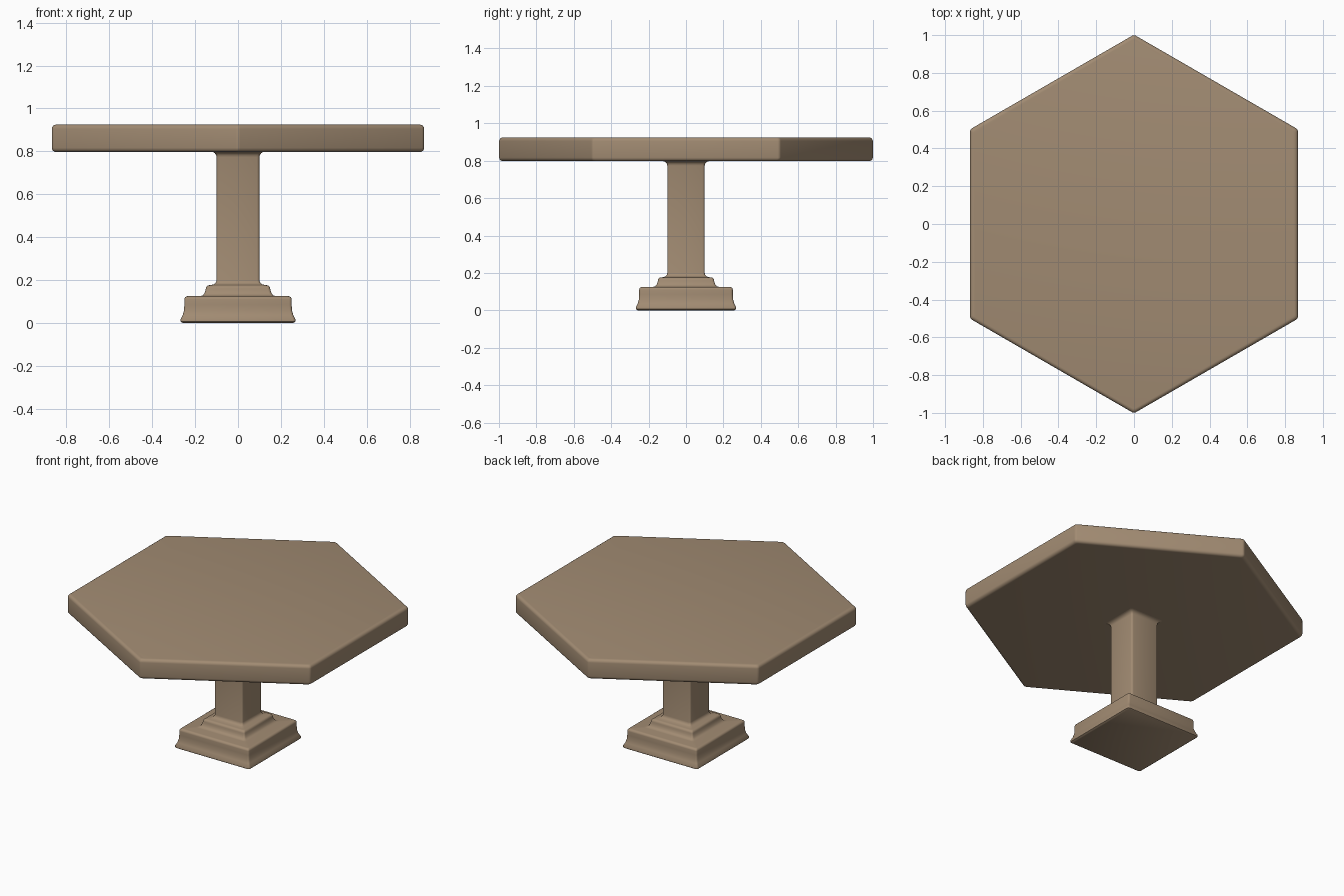
import bpy, bmesh
from math import pi, cos, sin

if "Cube" in bpy.data.objects:
    bpy.data.objects.remove(bpy.data.objects["Cube"])

wood = bpy.data.materials.new("wood")
wood.diffuse_color = (0.36, 0.26, 0.17, 1)
wood.use_nodes = True
wood.node_tree.nodes["Principled BSDF"].inputs["Base Color"].default_value = wood.diffuse_color


def loft(name, sides, first_angle, profile, corner, segs=3):
    """Stack rounded polygon rings; profile = (half width across flats, z)."""
    bm = bmesh.new()
    half = pi / sides
    rings = []
    for width, z in profile:
        ring = []
        dist = (width - corner) / cos(half)
        for k in range(sides):
            a = first_angle + 2 * half * k
            for i in range(segs + 1):
                b = a - half + 2 * half * i / segs
                ring.append(bm.verts.new((dist * cos(a) + corner * cos(b),
                                          dist * sin(a) + corner * sin(b), z)))
        rings.append(ring)
    for low, high in zip(rings, rings[1:]):
        for i in range(len(low)):
            j = (i + 1) % len(low)
            bm.faces.new((low[i], low[j], high[j], high[i]))
    bm.faces.new(rings[0][::-1])
    bm.faces.new(rings[-1])
    mesh = bpy.data.meshes.new(name)
    bm.to_mesh(mesh)
    bm.free()
    mesh.materials.append(wood)
    obj = bpy.data.objects.new(name, mesh)
    bpy.context.collection.objects.link(obj)
    bpy.ops.object.select_all(action='DESELECT')
    obj.select_set(True)
    bpy.context.view_layer.objects.active = obj
    bpy.ops.object.shade_smooth_by_angle(angle=pi / 5)
    return obj


def arc(cx, cz, r, start, end, n=4):
    """Points of an arc in the profile plane, angles in degrees."""
    return [(cx + r * cos((start + (end - start) * i / n) * pi / 180),
             cz + r * sin((start + (end - start) * i / n) * pi / 180))
            for i in range(n + 1)]


# Hexagonal table top with rounded rims
loft("table_top", 6, pi / 2,
     arc(0.848, 0.817, 0.02, -90, 0) + arc(0.848, 0.905, 0.02, 0, 90), 0.02)

# Square pedestal: flared plinth, stepped moulding, post, flared neck
plinth = [(0.258, 0.0), (0.267, 0.006), (0.267, 0.018), (0.258, 0.036),
          (0.252, 0.058), (0.25, 0.085)] + arc(0.235, 0.11, 0.015, 0, 90)
moulding = [(0.178, 0.125), (0.165, 0.128), (0.157, 0.137), (0.152, 0.15)] \
    + arc(0.134, 0.16, 0.016, 0, 90)
post = [(0.125, 0.177)] + arc(0.122, 0.2, 0.022, 270, 180)
neck = arc(0.125, 0.773, 0.025, 180, 90)
loft("pedestal", 4, pi / 4, plinth + moulding + post + neck, 0.012)
